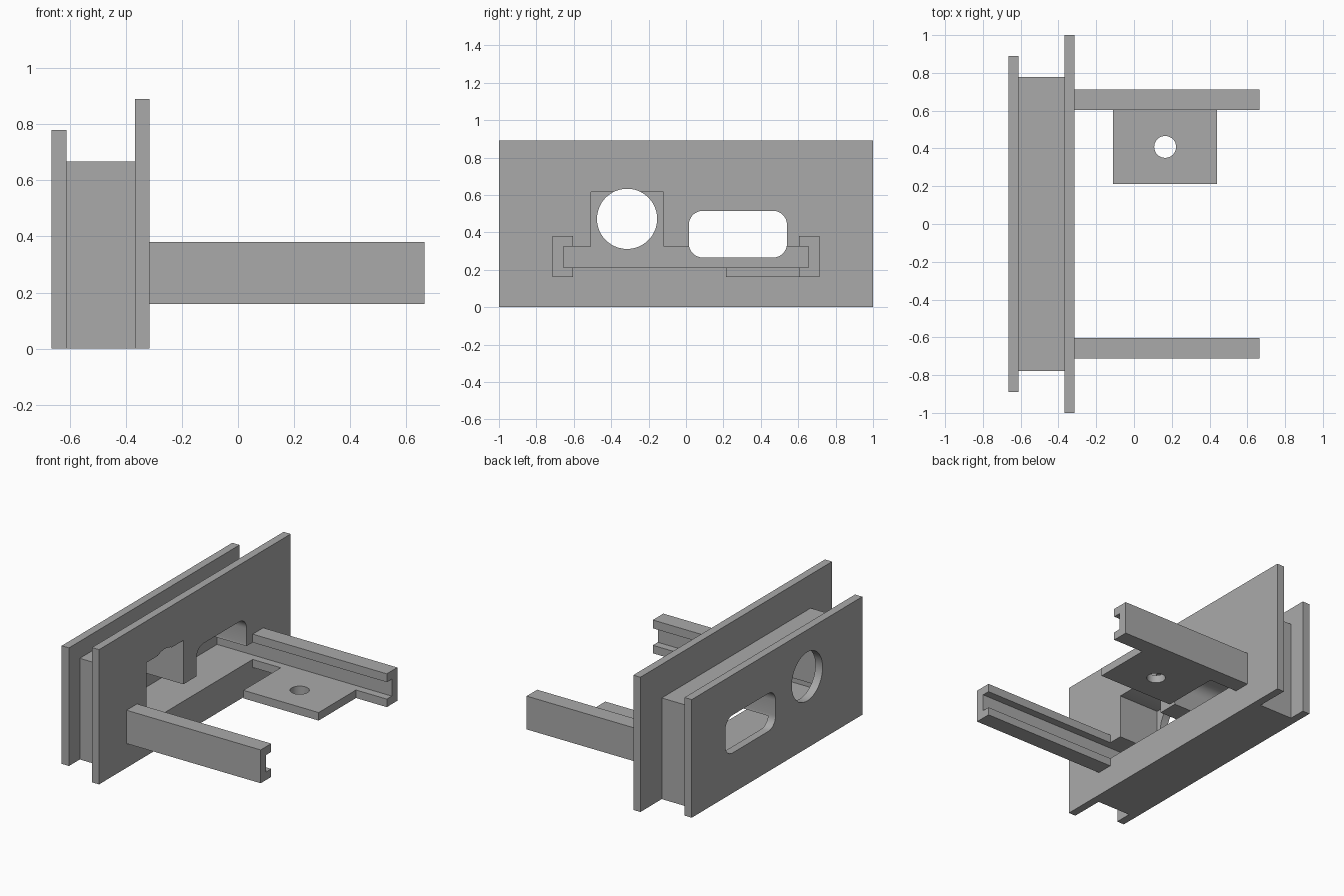
import bpy, bmesh, math
from mathutils import Vector

cube = bpy.data.objects.get("Cube")
if cube:
    bpy.data.objects.remove(cube, do_unlink=True)

grey = bpy.data.materials.new("plain grey")
grey.use_nodes = True
COLOUR = (0.4, 0.4, 0.4, 1)
grey.diffuse_color = COLOUR
grey.node_tree.nodes["Principled BSDF"].inputs["Base Color"].default_value = COLOUR


def prism(name, outline, start, end, axis="x"):
    """Extrude an outline: (y, z) points along x, or (x, y) points along z."""
    bm = bmesh.new()
    place = (lambda p: (start, *p)) if axis == "x" else (lambda p: (*p, start))
    step = Vector((end - start, 0, 0) if axis == "x" else (0, 0, end - start))
    face = bm.faces.new([bm.verts.new(place(p)) for p in outline])
    new = bmesh.ops.extrude_face_region(bm, geom=[face])["geom"]
    bmesh.ops.translate(bm, vec=step, verts=[v for v in new if isinstance(v, bmesh.types.BMVert)])
    bmesh.ops.recalc_face_normals(bm, faces=bm.faces)
    mesh = bpy.data.meshes.new(name)
    bm.to_mesh(mesh)
    bm.free()
    mesh.materials.append(grey)
    obj = bpy.data.objects.new(name, mesh)
    bpy.context.collection.objects.link(obj)
    return obj


def rect(a0, a1, b0, b1):
    return [(a0, b0), (a1, b0), (a1, b1), (a0, b1)]


def arc(ca, cb, r, first, last, steps):
    angles = [math.radians(first + (last - first) * i / steps) for i in range(steps + 1)]
    return [(ca + r * math.cos(t), cb + r * math.sin(t)) for t in angles]


def circle(ca, cb, r, sides=48):
    return arc(ca, cb, r, 0, 360, sides)[:-1]


def rounded(a0, a1, b0, b1, r):
    corners = [(a1 - r, b1 - r), (a0 + r, b1 - r), (a0 + r, b0 + r), (a1 - r, b0 + r)]
    return [p for i, (a, b) in enumerate(corners) for p in arc(a, b, r, 90 * i, 90 * i + 90, 8)]


def cut(obj, cutters):
    for cutter in cutters:
        mod = obj.modifiers.new("cut", "BOOLEAN")
        mod.operation = "DIFFERENCE"
        mod.solver = "EXACT"
        mod.object = cutter
        bpy.context.view_layer.objects.active = obj
        bpy.ops.object.modifier_apply(modifier=mod.name)


def smooth(obj):
    bpy.ops.object.select_all(action="DESELECT")
    obj.select_set(True)
    bpy.context.view_layer.objects.active = obj
    bpy.ops.object.shade_smooth_by_angle(angle=math.radians(30))


# Layered body: rear cover, core and front flange
BACK, CORE, FLANGE, FACE = -0.665, -0.612, -0.367, -0.315
rear_cover = prism("rear_cover", rect(-0.89, 0.89, 0, 0.78), BACK, CORE)
core_block = prism("core_block", rect(-0.777, 0.777, 0, 0.668), CORE, FLANGE)
front_flange = prism("front_flange", rect(-1, 1, 0, 0.89), FLANGE, FACE)

# Openings: round hole, rounded slot, and a stepped pocket behind the cover
LOW, HIGH = 0.213, 0.325
round_hole = prism("round_hole_cutter", circle(-0.315, 0.472, 0.161), -1, 0)
slot_hole = prism("slot_hole_cutter", rounded(0.015, 0.54, 0.265, 0.515, 0.075), -1, 0)
pocket_outline = [(-0.655, LOW), (0.655, LOW), (0.655, HIGH), (-0.12, HIGH),
                  (-0.12, 0.615), (-0.507, 0.615), (-0.507, HIGH), (-0.655, HIGH)]
pocket = prism("pocket_cutter", pocket_outline, -0.9, 0)
cut(rear_cover, [round_hole, slot_hole])
cut(core_block, [pocket, round_hole, slot_hole])
cut(front_flange, [pocket, round_hole, slot_hole])

# Pair of channel rails with grooves facing inwards
for side, name in ((1, "left_rail"), (-1, "right_rail")):
    channel = [(0.603, 0.16), (0.713, 0.16), (0.713, 0.38), (0.603, 0.38),
               (0.603, HIGH), (0.655, HIGH), (0.655, LOW), (0.603, LOW)]
    prism(name, [(side * y, z) for y, z in channel], FACE, 0.665)

# Mounting tab with a screw hole
tab = prism("mounting_tab", rect(-0.11, 0.44, 0.213, 0.603), 0.16, LOW, "z")
screw_hole = prism("screw_hole_cutter", circle(0.165, 0.408, 0.058, 32), 0, 0.5, "z")
cut(tab, [screw_hole])

for cutter in (round_hole, slot_hole, pocket, screw_hole):
    bpy.data.objects.remove(cutter, do_unlink=True)
for part in (rear_cover, core_block, front_flange, tab):
    smooth(part)
